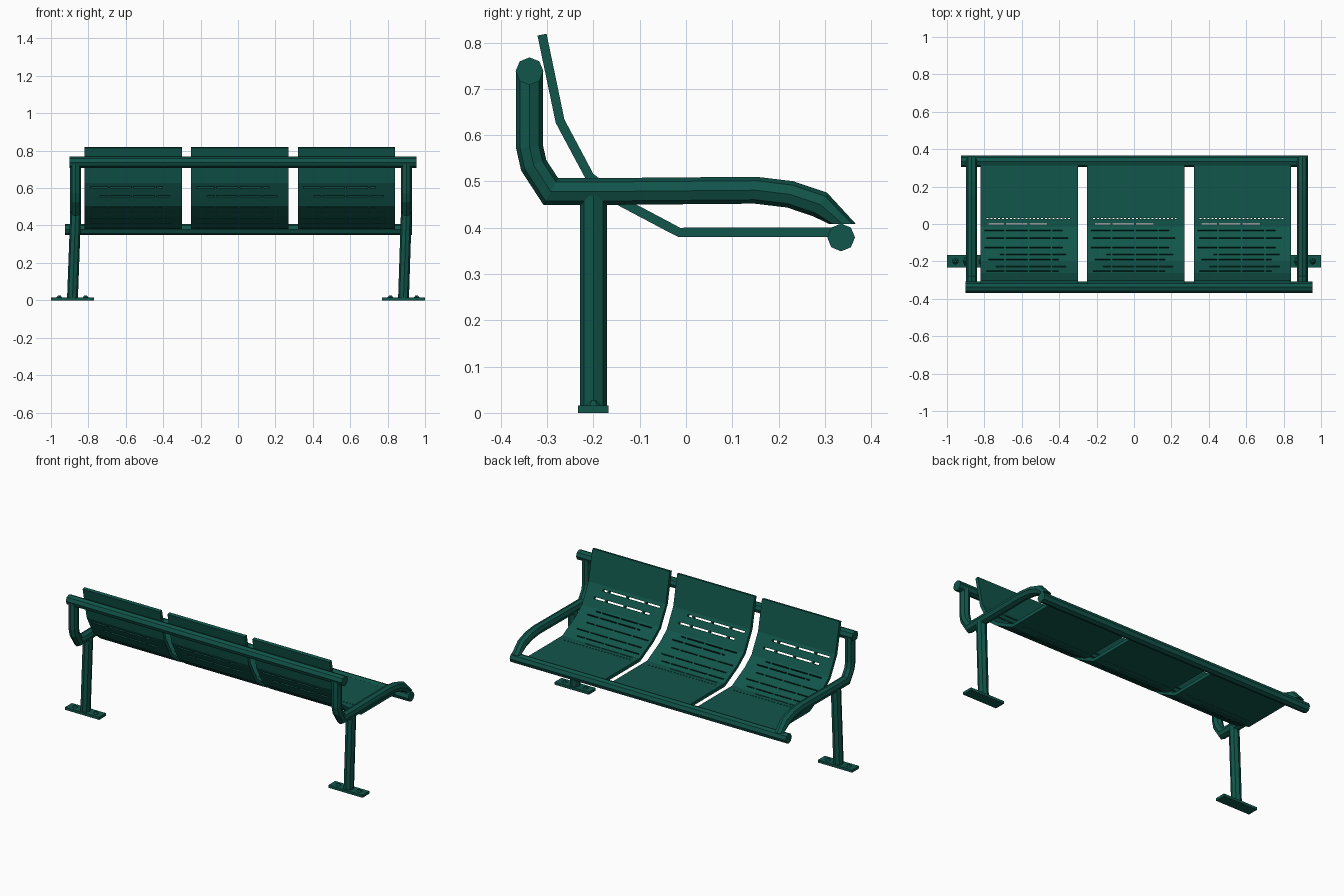
import bpy, bmesh, math
from mathutils import Vector

cube = bpy.data.objects.get("Cube")
if cube:
    bpy.data.objects.remove(cube)

COLOUR = (0.0055, 0.09, 0.068, 1)
green = bpy.data.materials.new("dark green paint")
green.use_nodes = True
green.diffuse_color = COLOUR
green.node_tree.nodes["Principled BSDF"].inputs["Base Color"].default_value = COLOUR


def finish(bm, name):
    bmesh.ops.recalc_face_normals(bm, faces=bm.faces[:])
    mesh = bpy.data.meshes.new(name)
    bm.to_mesh(mesh)
    bm.free()
    mesh.materials.append(green)
    obj = bpy.data.objects.new(name, mesh)
    bpy.context.collection.objects.link(obj)
    return obj


def tube(name, path, side, radius, end_normal=None, sides=8):
    """Sweep a mitred polygon along a path lying in the plane across `side`."""
    bm = bmesh.new()
    pts, side, rings = [Vector(p) for p in path], Vector(side), []
    for i, p in enumerate(pts):
        t_in = (p - pts[max(i - 1, 0)]).normalized()
        t_out = (pts[min(i + 1, len(pts) - 1)] - p).normalized()
        tangent = (t_in + t_out).normalized()
        normal = side.cross(tangent).normalized()
        normal /= max(tangent.dot(t_out if t_out.length else t_in), 0.5)
        if end_normal and i == len(pts) - 1:
            normal = Vector(end_normal)
        angles = [math.tau * k / sides for k in range(sides)]
        rings.append([bm.verts.new(p + radius * (math.cos(a) * side + math.sin(a) * normal))
                      for a in angles])
    for a, b in zip(rings, rings[1:]):
        for k in range(sides):
            j = (k + 1) % sides
            bm.faces.new((a[k], a[j], b[j], b[k]))
    bm.faces.new(rings[0])
    bm.faces.new(rings[-1])
    return finish(bm, name)


# Long rails behind the backrests and along the seat edge
tube("back_rail", [(-0.9, -0.338, 0.738), (0.955, -0.338, 0.738)], (0, 1, 0), 0.03)
tube("seat_rail", [(-0.925, 0.335, 0.379), (0.93, 0.335, 0.379)], (0, 1, 0), 0.03)

# Bent arm frames, legs, feet and bolts at each end
ARM = [(-0.338, 0.735), (-0.338, 0.575), (-0.329, 0.535), (-0.292, 0.478), (-0.2, 0.478),
       (0.15, 0.481), (0.225, 0.472), (0.29, 0.45), (0.338, 0.408)]


def block(name, centre, size):
    bm = bmesh.new()
    bmesh.ops.create_cube(bm, size=1)
    for v in bm.verts:
        v.co = Vector(centre) + Vector(a * b for a, b in zip(v.co, size))
    return finish(bm, name)


for label, arm_x, foot_x in (("right", -0.868, -0.885), ("left", 0.9, 0.885)):
    tube(label + "_arm_frame", [(arm_x, y, z) for y, z in ARM], (1, 0, 0), 0.029, (0, 1, 0))
    tube(label + "_leg", [(foot_x, -0.2, 0.01), (arm_x, -0.2, 0.47)], (1, 0, 0), 0.029)
    block(label + "_foot", (foot_x, -0.2, 0.008), (0.23, 0.066, 0.016))
    for n, dx in enumerate((-0.07, 0.07)):
        bm = bmesh.new()
        bmesh.ops.create_cone(bm, cap_ends=True, segments=6, radius1=0.018,
                              radius2=0.006, depth=0.012)
        bmesh.ops.translate(bm, verts=bm.verts, vec=(foot_x + dx, -0.2, 0.021))
        finish(bm, f"{label}_bolt_{n + 1}")

# Bent seat panels with rows of narrow slots
PROFILE = [(0.33, 0.39), (-0.015, 0.39), (-0.14, 0.456), (-0.208, 0.51),
           (-0.272, 0.63), (-0.311, 0.817)]
# Slot rows: depth position, first and last column
SLOTS = [(0.03, 2, 46), (0.0, 4, 34), (-0.04, 2, 42), (-0.08, 3, 45), (-0.13, 2, 42),
         (-0.17, 10, 44), (-0.195, 4, 40), (-0.235, 8, 44), (-0.26, 3, 40)]
COLUMNS, WIDTH, HALF_SLOT = 50, 0.52, 0.0025


def height_at(y):
    for (y0, z0), (y1, z1) in zip(PROFILE, PROFILE[1:]):
        if y0 >= y >= y1:
            return z0 + (z1 - z0) * (y - y0) / (y1 - y0)


def seat_panel(name, x0):
    stations = {y: None for y, z in PROFILE}
    for slot in SLOTS:
        stations[slot[0] + HALF_SLOT] = slot
        stations[slot[0] - HALF_SLOT] = None
    ys = sorted(stations, reverse=True)
    bm = bmesh.new()
    rows = [[bm.verts.new((x0 + WIDTH * c / COLUMNS, y, height_at(y)))
             for c in range(COLUMNS + 1)] for y in ys]
    for r, y in enumerate(ys[:-1]):
        slot = stations[y]
        for c in range(COLUMNS):
            # the first row is a line of perforations, the others broken slots
            if slot and slot[1] <= c < slot[2]:
                if (c % 2 if slot is SLOTS[0] else c % 12):
                    continue
            bm.faces.new((rows[r][c], rows[r][c + 1], rows[r + 1][c + 1], rows[r + 1][c]))
    obj = finish(bm, name)
    solid = obj.modifiers.new("thickness", "SOLIDIFY")
    solid.thickness = 0.02
    solid.offset = 0
    solid.use_even_offset = False


for label, x0 in (("right", -0.82), ("middle", -0.25), ("left", 0.32)):
    seat_panel(label + "_seat_panel", x0)
